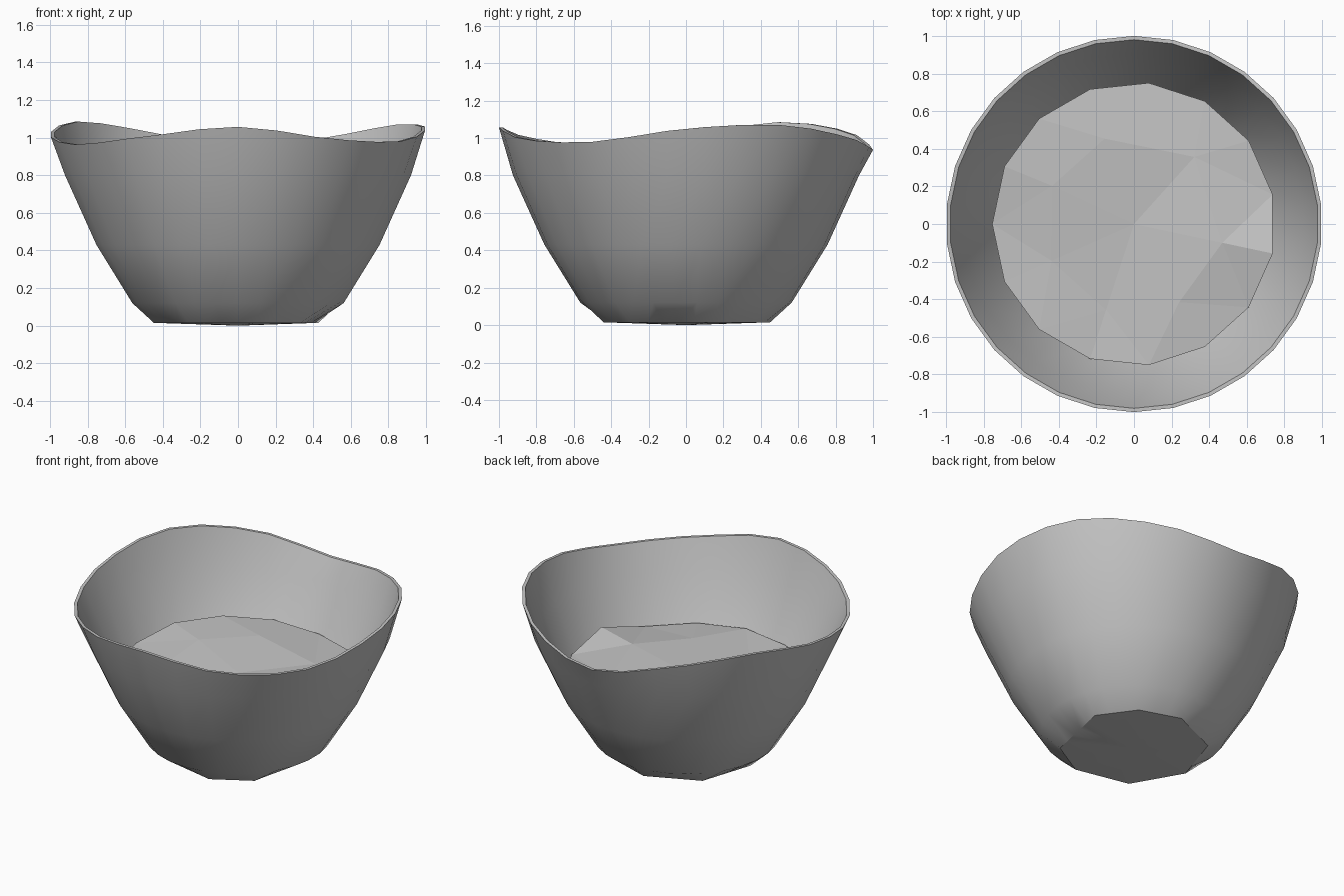
import bpy, bmesh, math
from math import sin, cos, radians, pi

cube = bpy.data.objects.get("Cube")
if cube:
    bpy.data.objects.remove(cube)

N = 30
ANGLES = [radians(90 + i * 360 / N) for i in range(N)]
# Rim height every 30 degrees, counter-clockwise from +x
RIM = [1.05, 1.07, 1.005, 0.937, 1.035, 1.085, 1.015, 0.963, 1.005, 1.057, 0.993, 0.98]

grey = bpy.data.materials.new("plain grey")
grey.use_nodes = True
colour = (0.55, 0.55, 0.55, 1)
grey.diffuse_color = colour
grey.node_tree.nodes["Principled BSDF"].inputs["Base Color"].default_value = colour


def rim_height(a):
    """Smooth periodic curve through the rim heights."""
    t = (a / (2 * pi) * len(RIM)) % len(RIM)
    i, f = int(t), t - int(t)
    p, q, r, s = (RIM[(i + k) % len(RIM)] for k in (-1, 0, 1, 2))
    return q + 0.5 * f * (r - p + f * (2*p - 5*q + 4*r - s + f * (3*(q - r) + s - p)))


def foot_radius(a):
    """Distance to the edge of the eight-cornered foot."""
    corners = [18, 54, 90, 138, 186, 234, 282, 318, 378]
    d = (math.degrees(a) - 18 + 1e-6) % 360 + 18
    for lo, hi in zip(corners, corners[1:]):
        if lo <= d < hi:
            half = radians(hi - lo) / 2
            return 0.45 * cos(half) / cos(radians(d - lo) - half)


def finish(bm, name):
    mesh = bpy.data.meshes.new(name)
    bmesh.ops.recalc_face_normals(bm, faces=bm.faces)
    bm.to_mesh(mesh)
    bm.free()
    ob = bpy.data.objects.new(name, mesh)
    ob.data.materials.append(grey)
    bpy.context.collection.objects.link(ob)
    return ob


# Bowl: stacked rings from the foot up the outside and back down the inside
bm = bmesh.new()


def ring(radius, height):
    verts = []
    for a in ANGLES:
        r = radius(a) if callable(radius) else radius
        z = height(a) if callable(height) else height
        verts.append(bm.verts.new((r * cos(a), r * sin(a), z)))
    return verts


rings = [
    ring(foot_radius, 0.015),
    ring(0.565, 0.12),
    ring(0.757, 0.43),
    ring(0.925, 0.8),
    ring(1.0, rim_height),
    ring(0.98, rim_height),
    ring(0.905, 0.8),
    ring(0.737, 0.435),
    ring(0.545, 0.13),
    ring(lambda a: foot_radius(a) - 0.015, 0.035),
]
for low, high in zip(rings, rings[1:]):
    for i in range(N):
        j = (i + 1) % N
        bm.faces.new((low[i], low[j], high[j], high[i]))
for loop, z in ((rings[0], 0), (rings[-1], 0.02)):
    centre = bm.verts.new((0, 0, z))
    for i in range(N):
        bm.faces.new((loop[i], loop[(i + 1) % N], centre))
bowl = finish(bm, "bowl")
bpy.ops.object.select_all(action='DESELECT')
bowl.select_set(True)
bpy.context.view_layer.objects.active = bowl
bpy.ops.object.shade_smooth_by_angle(angle=radians(30))

# Contents: uneven faceted sheet lying inside the bowl, just clear of the wall
bm = bmesh.new()


def corner(degrees, radius, height):
    a = radians(degrees)
    return degrees, bm.verts.new((radius * cos(a), radius * sin(a), height))


EDGE = [0.52, 0.53, 0.53, 0.53, 0.555, 0.57, 0.57, 0.535,
        0.53, 0.53, 0.51, 0.525, 0.52, 0.515, 0.585]
outer = [corner(12 + 24 * k, 0.754, z) for k, z in enumerate(EDGE)]
inner = [corner(d, 0.48, z) for d, z in (
    (48, 0.545), (109, 0.57), (155, 0.565), (204, 0.53),
    (252, 0.51), (300, 0.545), (348, 0.565))]
centre = bm.verts.new((0, 0, 0.535))
for (d, v), (e, w) in zip(inner, inner[1:] + inner[:1]):
    bm.faces.new((centre, v, w))


def nearest(angle):
    return min(range(7), key=lambda k: abs((inner[k][0] - angle + 180) % 360 - 180))


# Join each outer edge to its closest inner corner, bridging where it changes
picks = [nearest(d + 12) for d, v in outer]
for i in range(15):
    j = (i + 1) % 15
    bm.faces.new((outer[i][1], outer[j][1], inner[picks[i]][1]))
    if picks[i] != picks[j]:
        bm.faces.new((outer[j][1], inner[picks[j]][1], inner[picks[i]][1]))
finish(bm, "contents_surface")
